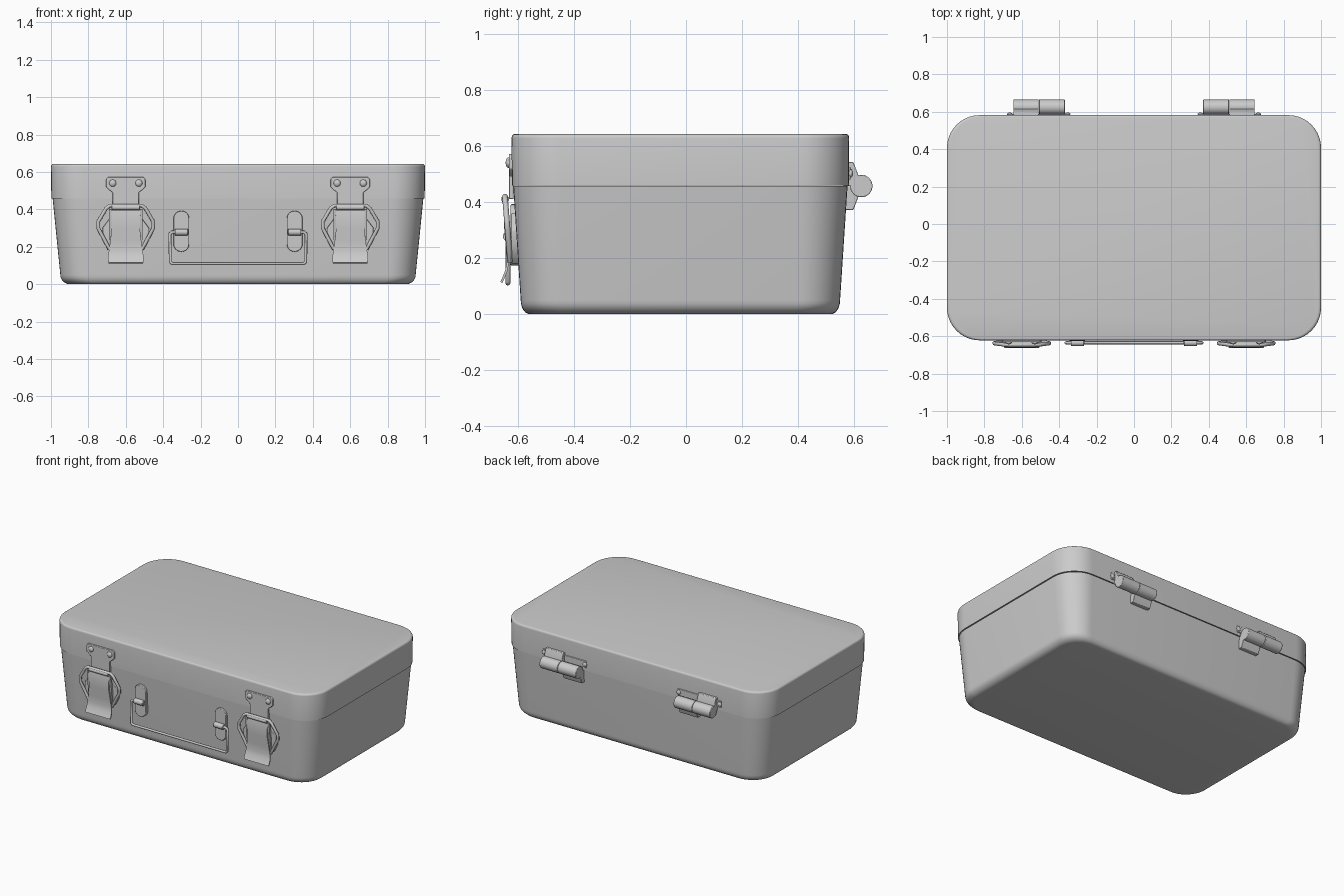
import bpy, bmesh, math
from mathutils import Vector

cube = bpy.data.objects.get("Cube")
if cube:
    bpy.data.objects.remove(cube)

metal = bpy.data.materials.new("grey metal")
metal.use_nodes = True
COLOUR = (0.6, 0.6, 0.6, 1)
metal.diffuse_color = COLOUR
metal.node_tree.nodes["Principled BSDF"].inputs["Base Color"].default_value = COLOUR


def finish(bm, name, bevel=0, angle=35):
    bmesh.ops.recalc_face_normals(bm, faces=bm.faces)
    mesh = bpy.data.meshes.new(name)
    bm.to_mesh(mesh)
    bm.free()
    mesh.materials.append(metal)
    obj = bpy.data.objects.new(name, mesh)
    bpy.context.collection.objects.link(obj)
    if bevel:
        mod = obj.modifiers.new("bevel", "BEVEL")
        mod.width, mod.segments, mod.limit_method = bevel, 2, "ANGLE"
    bpy.ops.object.select_all(action="DESELECT")
    obj.select_set(True)
    bpy.context.view_layer.objects.active = obj
    bpy.ops.object.shade_smooth_by_angle(angle=math.radians(angle))
    return obj


def rounded_rect(hx, hy, r, n=10):
    pts = []
    for q, (sx, sy) in enumerate([(1, 1), (-1, 1), (-1, -1), (1, -1)]):
        for i in range(n + 1):
            a = math.pi / 2 * (q + i / n)
            pts.append((sx * (hx - r) + r * math.cos(a), sy * (hy - r) + r * math.sin(a)))
    return pts


def shell(name, levels):
    """Loft rounded rectangles: each level is (inset, corner radius, z)."""
    bm = bmesh.new()
    rings = []
    for inset, r, z in levels:
        pts = rounded_rect(1 - inset, 0.602 - inset * 0.65, r)
        rings.append([bm.verts.new((x, y - 0.02, z)) for x, y in pts])
    for a, b in zip(rings, rings[1:]):
        for i in range(len(a)):
            j = (i + 1) % len(a)
            bm.faces.new((a[i], a[j], b[j], b[i]))
    bm.faces.new(rings[0])
    bm.faces.new(rings[-1])
    return finish(bm, name, angle=50)


def plate(name, outline, y0, y1, bevel=0.003):
    """Upright plate: an x, z outline running from y0 to y1."""
    bm = bmesh.new()
    face = bm.faces.new([bm.verts.new((x, y0, z)) for x, z in outline])
    ext = bmesh.ops.extrude_face_region(bm, geom=[face])
    for v in ext["geom"]:
        if isinstance(v, bmesh.types.BMVert):
            v.co.y = y1
    return finish(bm, name, bevel)


def strip(name, profile, cx, thick):
    """Bent sheet: rows of (y, z, half width)."""
    bm = bmesh.new()
    rows = [[bm.verts.new((cx + s * w, y, z)) for s in (-1, 1)] for y, z, w in profile]
    for a, b in zip(rows, rows[1:]):
        bm.faces.new((a[0], a[1], b[1], b[0]))
    bmesh.ops.recalc_face_normals(bm, faces=bm.faces)
    bmesh.ops.solidify(bm, geom=bm.faces[:], thickness=thick)
    return finish(bm, name)


def cylinder(name, p, q, r, n=24):
    p, q = Vector(p), Vector(q)
    bm = bmesh.new()
    bmesh.ops.create_cone(bm, cap_ends=True, segments=n, radius1=r, radius2=r, depth=(q - p).length)
    rot = (q - p).to_track_quat("Z", "Y").to_matrix().to_4x4()
    bmesh.ops.transform(bm, matrix=rot, verts=bm.verts)
    bmesh.ops.translate(bm, vec=(p + q) / 2, verts=bm.verts)
    return finish(bm, name, 0.003)


def rivet(name, x, y, z, r):
    bm = bmesh.new()
    bmesh.ops.create_uvsphere(bm, u_segments=16, v_segments=8, radius=r)
    bmesh.ops.scale(bm, vec=(1, 0.6, 1), verts=bm.verts)
    bmesh.ops.translate(bm, vec=(x, y, z), verts=bm.verts)
    return finish(bm, name, angle=60)


def wire(name, points, r, closed=False):
    curve = bpy.data.curves.new(name, "CURVE")
    curve.dimensions = "3D"
    curve.bevel_depth, curve.bevel_resolution = r, 2
    curve.use_fill_caps = True
    spline = curve.splines.new("POLY")
    spline.points.add(len(points) - 1)
    for sp, p in zip(spline.points, points):
        sp.co = (*p, 1)
    spline.use_cyclic_u = closed
    curve.materials.append(metal)
    obj = bpy.data.objects.new(name, curve)
    bpy.context.collection.objects.link(obj)
    bpy.ops.object.select_all(action="DESELECT")
    obj.select_set(True)
    bpy.context.view_layer.objects.active = obj
    bpy.ops.object.convert(target="MESH")
    bpy.ops.object.shade_smooth_by_angle(angle=math.radians(50))


def mirrored(half, cx):
    """Complete a right-hand x, z outline by mirroring it about cx."""
    return [(cx + x, z) for x, z in half] + [(cx - x, z) for x, z in reversed(half)]


# Case body with rounded floor edge, and lid with a soft top edge
R = 0.05
floor = [(0.05 + R - R * math.sin(a), 0.145, R - R * math.cos(a))
         for a in [math.pi / 2 * i / 6 for i in range(7)]]
shell("case_base", floor + [(0.009, 0.17, 0.457)])
T = 0.014
rim = [(T - T * math.cos(a), 0.175, 0.642 - T + T * math.sin(a))
       for a in [math.pi / 2 * i / 4 for i in range(5)]]
shell("case_lid", [(0.014, 0.17, 0.466), (0.002, 0.175, 0.458)] + rim)

for side, s in (("right", -1), ("left", 1)):
    # Latch: lid strike plate, base bracket, wire bail and lever
    cx = 0.6 * s
    plate(side + "_strike_plate", mirrored(
        [(0.07, 0.41), (0.07, 0.49), (0.09, 0.505), (0.105, 0.52), (0.105, 0.56), (0.095, 0.572)], cx),
        -0.632, -0.615)
    for k in (-0.07, 0.07):
        rivet(side + "_strike_rivet", cx + k, -0.632, 0.54, 0.019)
    plate(side + "_latch_bracket", mirrored(
        [(0.08, 0.18), (0.1, 0.2), (0.125, 0.25), (0.125, 0.3), (0.08, 0.36)], cx), -0.622, -0.59)
    bail = mirrored([(0.09, 0.19), (0.105, 0.22), (0.147, 0.3), (0.147, 0.335),
                     (0.105, 0.405), (0.085, 0.42)], cx)
    wire(side + "_latch_bail", [(x, -0.628 - 0.08 * max(0, z - 0.2), z) for x, z in bail], 0.01, True)
    cylinder(side + "_latch_hook", (cx - 0.075, -0.645, 0.41), (cx + 0.075, -0.645, 0.41), 0.014)
    strip(side + "_latch_lever", [
        (-0.645, 0.395, 0.085), (-0.65, 0.36, 0.075), (-0.648, 0.3, 0.075), (-0.642, 0.23, 0.083),
        (-0.64, 0.18, 0.09), (-0.645, 0.155, 0.094), (-0.655, 0.13, 0.095), (-0.662, 0.115, 0.093)],
        cx, 0.008)
    for k in (-1, 1):
        x = cx + k * 0.083
        strip(side + "_lever_arm", [(-0.65, 0.4, 0.007), (-0.635, 0.25, 0.007), (-0.615, 0.19, 0.007)],
              x, 0.014)

    # Handle mount: capsule plate with a looped strap
    hx = 0.303 * s
    capsule = []
    for cz, start in ((0.35, 0), (0.215, math.pi)):
        capsule += [(hx + 0.042 * math.cos(start + math.pi * i / 12),
                     cz + 0.042 * math.sin(start + math.pi * i / 12)) for i in range(13)]
    plate(side + "_handle_mount", capsule, -0.625, -0.59)
    cylinder(side + "_handle_loop", (hx - 0.035, -0.635, 0.278), (hx + 0.035, -0.635, 0.278), 0.018)

    # Hinge: outer upper leaf, inner lower leaf, split barrel, rivets
    x0, x1, x2 = 0.37 * s, 0.51 * s, 0.645 * s
    for part, a, b, r in (("inner", x0, x1 - 0.002 * s, 0.04), ("outer", x1, x2, 0.04)):
        cylinder(f"{side}_hinge_{part}_barrel", (a, 0.625, 0.457), (b, 0.625, 0.457), r, 32)
    for part, a, b, flip in (("upper", x1, x2, 1), ("lower", x0, x1 - 0.002 * s, -1)):
        bm = bmesh.new()
        prof = [(0.56, 0), (0.56, 0.085), (0.597, 0.085), (0.618, 0.03), (0.618, 0)]
        face = bm.faces.new([bm.verts.new((a, y, 0.457 + flip * z)) for y, z in prof])
        ext = bmesh.ops.extrude_face_region(bm, geom=[face])
        for v in ext["geom"]:
            if isinstance(v, bmesh.types.BMVert):
                v.co.x = b
        finish(bm, f"{side}_hinge_{part}_leaf", 0.003)
    plate(side + "_hinge_flange", [(0.345 * s, 0.48), (0.675 * s, 0.48), (0.675 * s, 0.525),
                                  (0.345 * s, 0.525)], 0.56, 0.587)
    for x in (0.355, 0.665):
        rivet(side + "_hinge_rivet", x * s, 0.587, 0.502, 0.015)

# Carrying handle of bent wire
handle = [(0.265, 0.278), (0.352, 0.278), (0.364, 0.268), (0.362, 0.118), (0.352, 0.11)]
path = [(x, -0.635, z) for x, z in handle]
wire("carrying_handle", path + [(-x, y, z) for x, y, z in reversed(path)], 0.0085)
